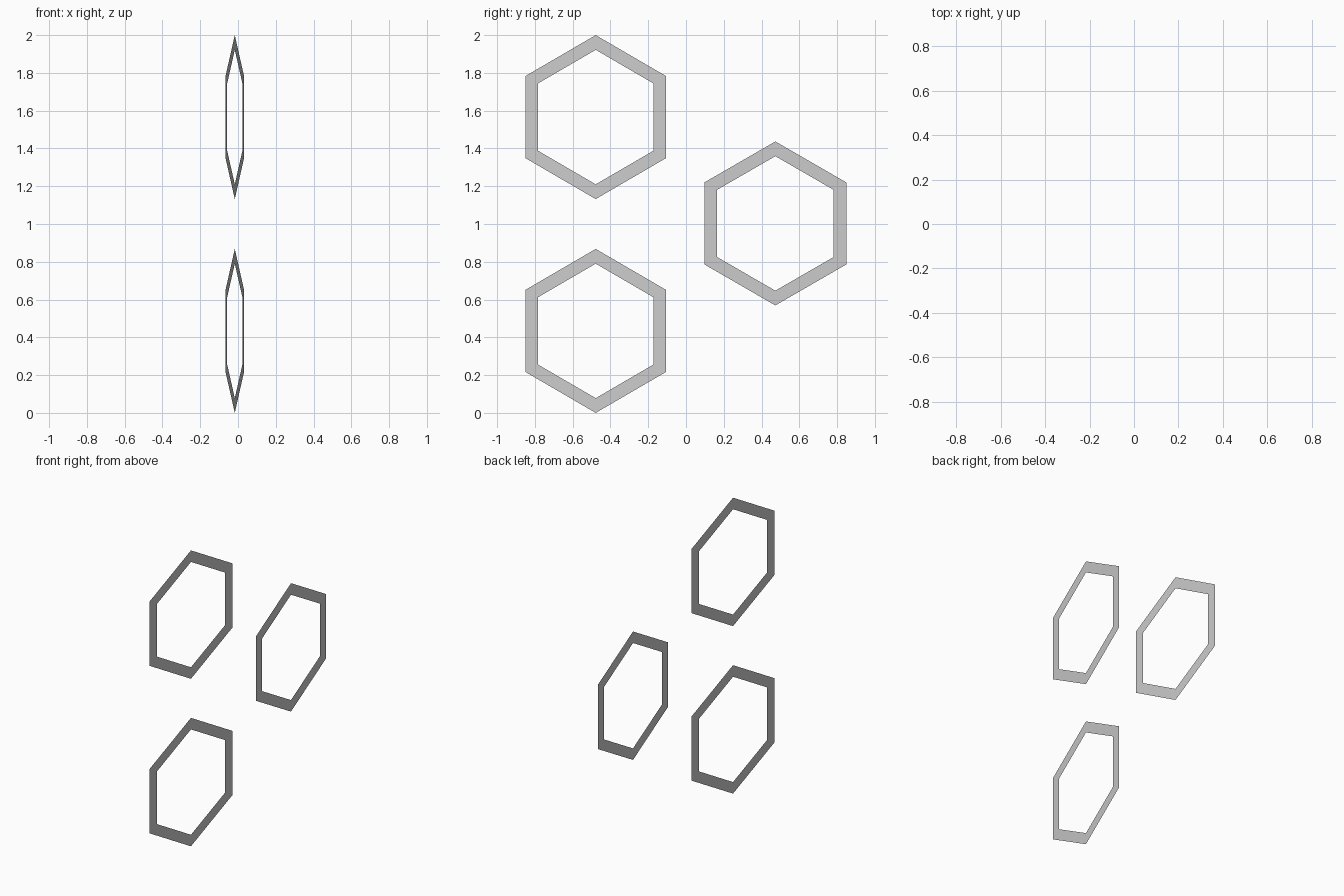
import bpy, bmesh, math

if "Cube" in bpy.data.objects:
    bpy.data.objects.remove(bpy.data.objects["Cube"])

OUTER, INNER = 0.434, 0.356  # corner radii of the hexagon frame


def hex_frame(name, loc, turn):
    """Flat hexagonal ring in the YZ plane, point up, turned about z."""
    bm = bmesh.new()
    rings = []
    for r in (OUTER, INNER):
        rings.append([bm.verts.new((0,
                                    r * math.sin(i * math.pi / 3),
                                    r * math.cos(i * math.pi / 3)))
                      for i in range(6)])
    outer, inner = rings
    for i in range(6):
        j = (i + 1) % 6
        bm.faces.new((outer[i], inner[i], inner[j], outer[j]))
    # face the sheet towards +x
    bm.normal_update()
    for f in bm.faces:
        if f.normal.x < 0:
            f.normal_flip()
    mesh = bpy.data.meshes.new(name)
    bm.to_mesh(mesh)
    bm.free()
    ob = bpy.data.objects.new(name, mesh)
    ob.location = loc
    ob.rotation_euler.z = turn
    bpy.context.collection.objects.link(ob)
    return ob


# two angled frames stacked at the front, one straight frame behind
tilt = -math.radians(7.5)
hex_frame("lower_hexagon_frame", (-0.017, -0.478, 0.434), tilt)
hex_frame("upper_hexagon_frame", (-0.017, -0.478, 1.566), tilt)
hex_frame("rear_hexagon_frame", (0.065, 0.473, 1.003), 0)
